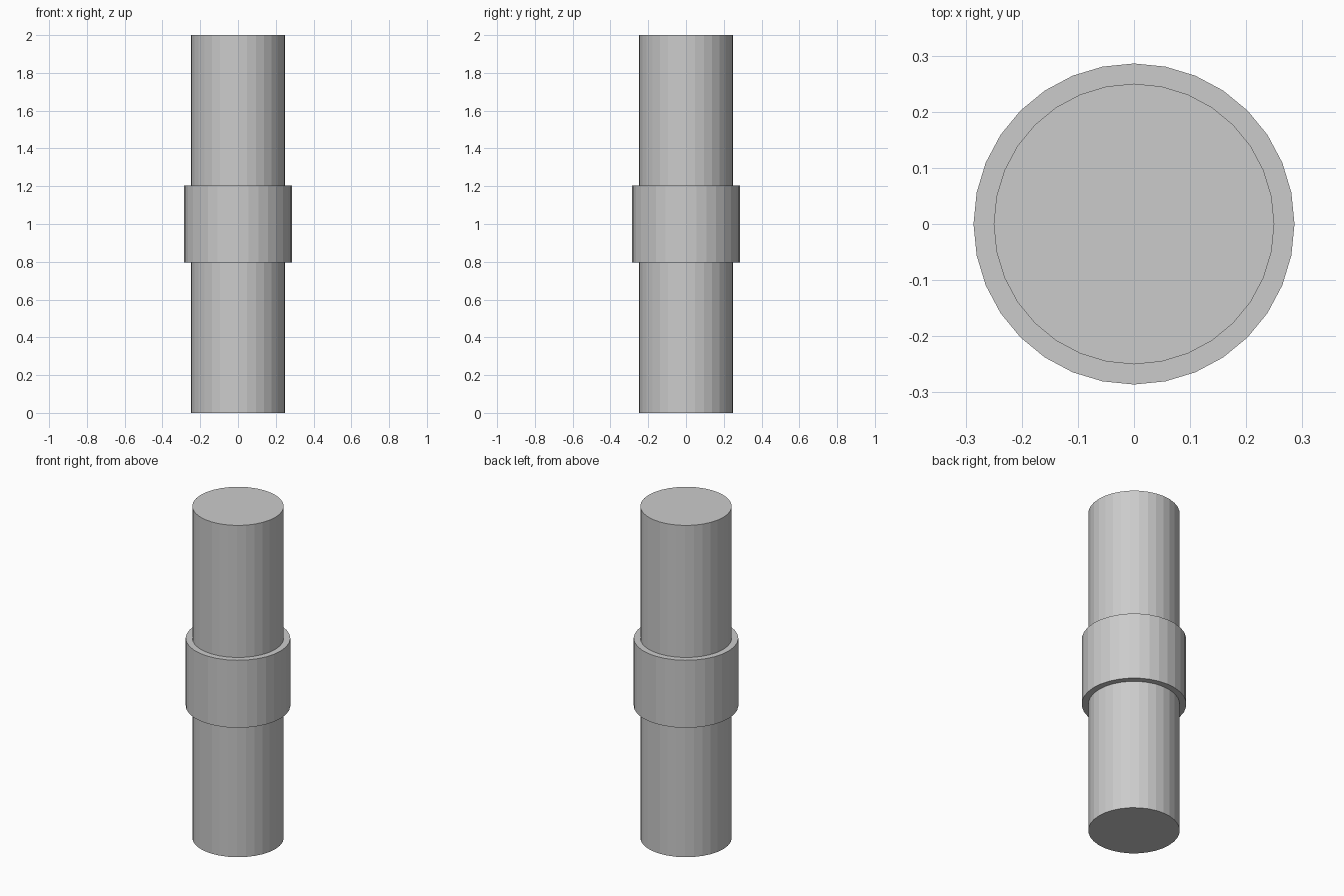
import bpy

if "Cube" in bpy.data.objects:
    bpy.data.objects.remove(bpy.data.objects["Cube"])

SIDES = 32


def cylinder(name, radius, z_bottom, z_top):
    bpy.ops.mesh.primitive_cylinder_add(
        vertices=SIDES, radius=radius, depth=z_top - z_bottom,
        location=(0, 0, (z_bottom + z_top) / 2))
    obj = bpy.context.object
    obj.name = name
    return obj


# Long straight pipe, flat faceted
cylinder("pipe", 0.25, 0.0, 2.0)

# Wider coupling band around the middle
cylinder("collar", 0.286, 0.797, 1.204)
